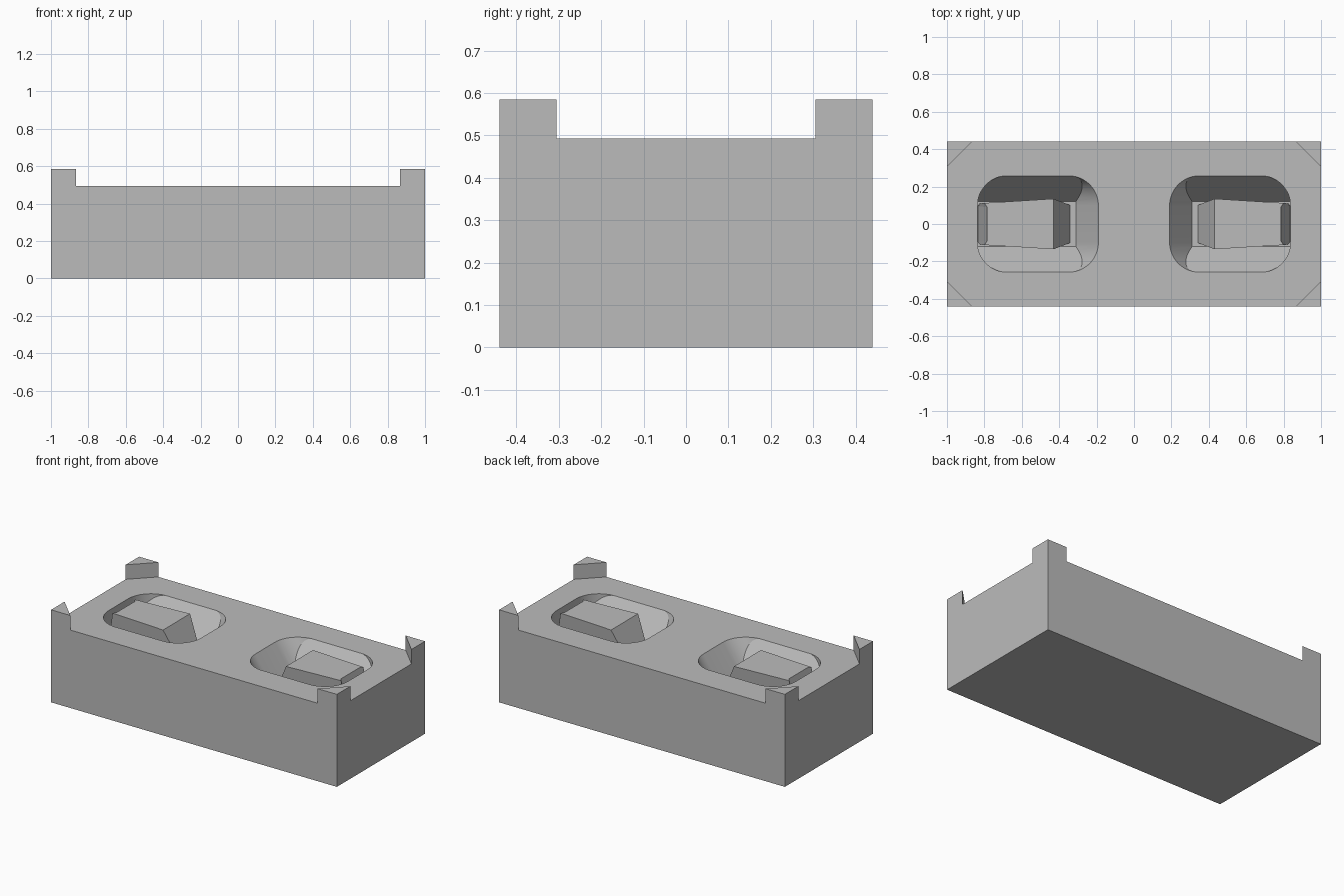
import bpy, bmesh, math

cube = bpy.data.objects.get("Cube")
if cube:
    bpy.data.objects.remove(cube, do_unlink=True)

W, D, H = 1.0, 0.44, 0.585      # half width, half depth, full height
DECK, FLOOR = 0.493, 0.315      # top surface and pocket floor
LEG = 0.135                     # size of the corner posts

grey = bpy.data.materials.new("plain grey")
grey.use_nodes = True
grey.diffuse_color = (0.5, 0.5, 0.5, 1)
grey.node_tree.nodes["Principled BSDF"].inputs["Base Color"].default_value = (0.5, 0.5, 0.5, 1)


def loft(name, rings):
    """Closed solid through rings of (x, y, z) points."""
    bm = bmesh.new()
    loops = [[bm.verts.new(p) for p in ring] for ring in rings]
    n = len(loops[0])
    for a, b in zip(loops, loops[1:]):
        for i in range(n):
            j = (i + 1) % n
            bm.faces.new((a[i], a[j], b[j], b[i]))
    bm.faces.new(loops[0][::-1])
    bm.faces.new(loops[-1])
    bmesh.ops.recalc_face_normals(bm, faces=bm.faces)
    mesh = bpy.data.meshes.new(name)
    bm.to_mesh(mesh)
    bm.free()
    mesh.materials.append(grey)
    ob = bpy.data.objects.new(name, mesh)
    bpy.context.collection.objects.link(ob)
    return ob


def at(points, z):
    return [(x, y, z) for x, y in points]


def rect(x0, x1, y):
    return [(x0, -y), (x1, -y), (x1, y), (x0, y)]


def rounded(x0, x1, y, r, steps=12):
    pts = []
    centres = [(x1 - r, y - r), (x0 + r, y - r), (x0 + r, r - y), (x1 - r, r - y)]
    for k, (cx, cy) in enumerate(centres):
        for i in range(steps + 1):
            a = math.pi / 2 * (k + i / steps)
            pts.append((cx + r * math.cos(a), cy + r * math.sin(a)))
    return pts


def boolean(ob, cutter, operation):
    mod = ob.modifiers.new(operation.lower(), "BOOLEAN")
    mod.operation, mod.object, mod.solver = operation, cutter, "EXACT"
    bpy.ops.object.select_all(action="DESELECT")
    bpy.context.view_layer.objects.active = ob
    ob.select_set(True)
    bpy.ops.object.modifier_apply(modifier=mod.name)
    bpy.data.objects.remove(cutter, do_unlink=True)


def mirror_x(points, side):
    return [(side * x, y) for x, y in points]


# Block, with the deck lowered between four triangular corner posts
block = loft("block", [at(rect(-W, W, D), 0), at(rect(-W, W, D), H)])
m = 0.1
a, b = W + m, D + m
p, q = W + D - LEG - b, W + D - LEG - a
octagon = [(a, -q), (a, q), (p, b), (-p, b), (-a, q), (-a, -q), (-p, -b), (p, -b)]
boolean(block, loft("deck_cutter", [at(octagon, DECK), at(octagon, H + m)]), "DIFFERENCE")

for side, word in ((1, "left"), (-1, "right")):
    # Pocket: slanted inner end, sloping trough sides
    rim = mirror_x(rounded(0.19, 0.837, 0.258, 0.16), side)
    base = mirror_x(rounded(0.31, 0.837, 0.258, 0.16), side)
    pocket = loft("pocket_cutter", [at(base, FLOOR), at(rim, DECK), at(rim, DECK + 0.03)])
    foot = mirror_x(rect(0.1, 0.95, 0.12), side)
    wide = mirror_x(rect(0.1, 0.95, 0.2575), side)
    trough = loft("trough_cutter", [at(foot, FLOOR + 0.001), at(wide, DECK), at(wide, DECK + 0.06)])
    boolean(pocket, trough, "INTERSECT")
    boolean(block, pocket, "DIFFERENCE")

    # Raised wedge inside the pocket, with clipped outer corners
    low = [(0.34, -0.10), (0.825, -0.11), (0.836, -0.095),
           (0.836, 0.095), (0.825, 0.11), (0.34, 0.10)]
    top = [(0.43, -0.135), (0.80, -0.112), (0.785, -0.09),
           (0.785, 0.09), (0.80, 0.112), (0.43, 0.135)]
    loft(word + "_pocket_wedge", [at(mirror_x(low, side), FLOOR - 0.005),
                                  at(mirror_x(top, side), DECK)])

# Smooth the rounded walls, keep the hard edges
bpy.ops.object.select_all(action="DESELECT")
block.select_set(True)
bpy.context.view_layer.objects.active = block
bpy.ops.object.shade_smooth_by_angle(angle=math.radians(25))
